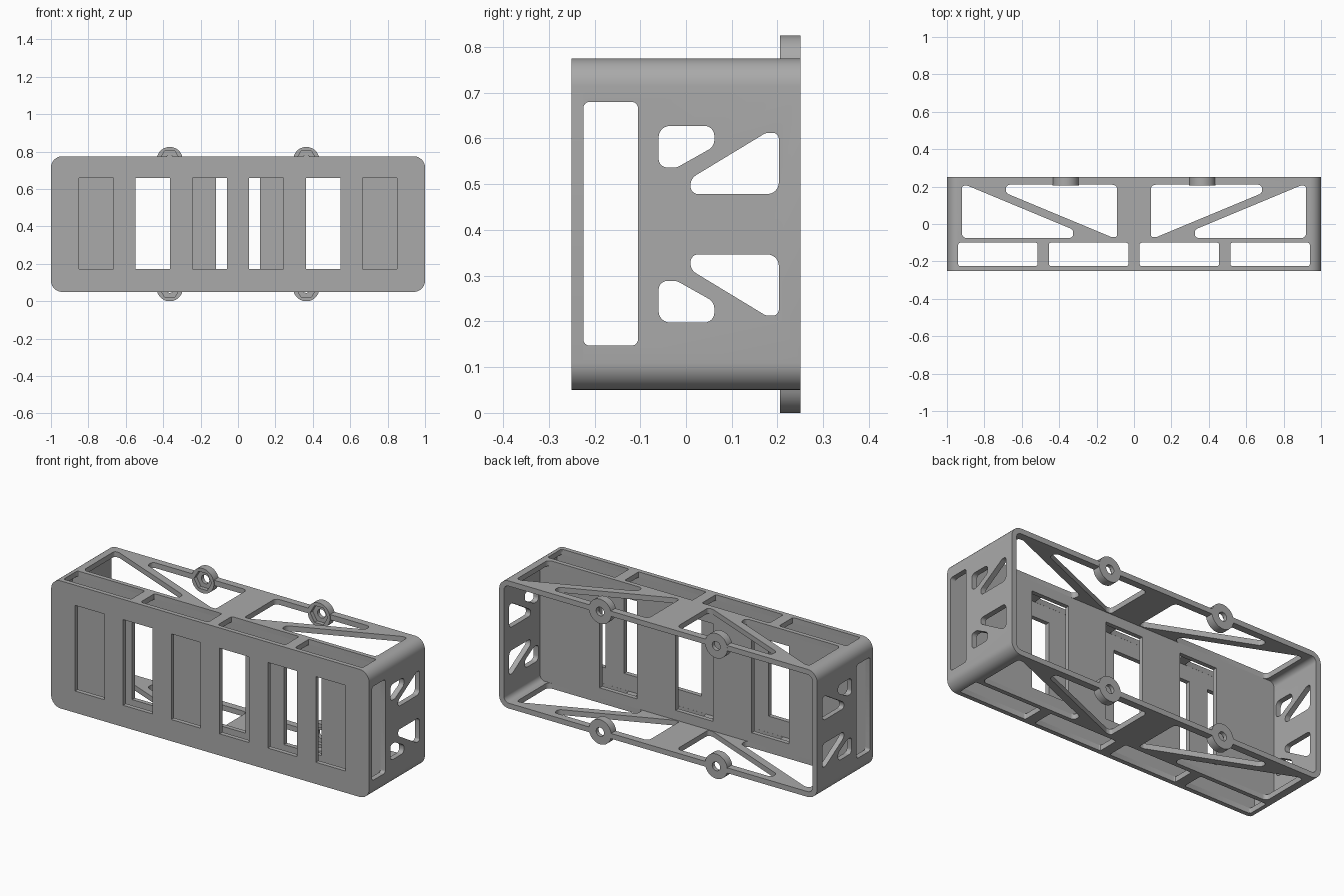
import bpy, bmesh, math
from mathutils import Vector

default = bpy.data.objects.get("Cube")
if default:
    bpy.data.objects.remove(default, do_unlink=True)

grey = bpy.data.materials.new("plain grey")
grey.use_nodes = True
COLOUR = (0.4, 0.4, 0.4, 1)
grey.diffuse_color = COLOUR
grey.node_tree.nodes["Principled BSDF"].inputs["Base Color"].default_value = COLOUR

MID_Z = 0.4125          # middle height of the housing
HALF_X, HALF_Z = 1.0, 0.3625
WALL, CORNER = 0.03, 0.06
PLACE = {"X": lambda u, v, d: (d, u, v),
         "Y": lambda u, v, d: (u, d, v),
         "Z": lambda u, v, d: (u, v, d)}


def rounded(points, radius, steps=6):
    """Round every corner of a 2D outline with an arc."""
    pts = [Vector(p) for p in points]
    out = []
    for i, p in enumerate(pts):
        a, b = pts[i - 1] - p, pts[(i + 1) % len(pts)] - p
        half = a.angle(b) / 2
        t = min(radius / math.tan(half), 0.48 * a.length, 0.48 * b.length)
        a.normalize()
        b.normalize()
        centre = p + (a + b).normalized() * (t / math.cos(half))
        start, end = p + a * t - centre, p + b * t - centre
        sweep = math.pi - 2 * half
        for k in range(steps + 1):
            f = k / steps
            arc = (start * math.sin((1 - f) * sweep) + end * math.sin(f * sweep)) / math.sin(sweep)
            out.append(centre + arc)
    return out


def rect(u0, u1, v0, v1):
    return [(u0, v0), (u1, v0), (u1, v1), (u0, v1)]


def disc(u, v, radius, sides):
    return [(u + radius * math.cos(math.tau * k / sides),
             v + radius * math.sin(math.tau * k / sides)) for k in range(sides)]


def build(name, prisms):
    """One object from prisms given as (axis, outline, start, end)."""
    bm = bmesh.new()
    for axis, outline, d0, d1 in prisms:
        place = PLACE[axis]
        low = [bm.verts.new(place(u, v, d0)) for u, v in outline]
        high = [bm.verts.new(place(u, v, d1)) for u, v in outline]
        bm.faces.new(low)
        bm.faces.new(high)
        for i in range(len(low)):
            bm.faces.new((low[i - 1], low[i], high[i], high[i - 1]))
    bmesh.ops.recalc_face_normals(bm, faces=bm.faces)
    mesh = bpy.data.meshes.new(name)
    bm.to_mesh(mesh)
    bm.free()
    mesh.materials.append(grey)
    obj = bpy.data.objects.new(name, mesh)
    bpy.context.collection.objects.link(obj)
    return obj


def combine(obj, operation, prisms):
    """Apply a boolean with temporary prisms."""
    tool = build("cutter", prisms)
    tool.hide_render = True
    mod = obj.modifiers.new("cut", "BOOLEAN")
    mod.operation, mod.solver, mod.object = operation, "EXACT", tool
    bpy.context.view_layer.update()
    result = bpy.data.meshes.new_from_object(obj.evaluated_get(bpy.context.evaluated_depsgraph_get()))
    obj.modifiers.clear()
    obj.data = result
    bpy.data.objects.remove(tool, do_unlink=True)


def frame_outline(inset):
    x, z = HALF_X - inset, HALF_Z - inset
    return rounded(rect(-x, x, MID_Z - z, MID_Z + z), CORNER - inset, 8)


# Outer sleeve, open at the back
housing = build("housing_sleeve", [("Y", frame_outline(0), -0.225, 0.25)])
combine(housing, "DIFFERENCE", [("Y", frame_outline(WALL), -0.3, 0.3)])

# Openings through top and bottom: bay slots and truss triangles
truss = [(-0.92, -0.075), (-0.325, -0.075), (-0.325, -0.03), (-0.89, 0.205), (-0.92, 0.205)]
turned = [(-1.01 - x, 0.135 - y) for x, y in truss]
vertical = [("Z", rounded(rect(x, x + 0.425, -0.2245, -0.1), 0.01, 3), -0.1, 1)
            for x in (-0.94, -0.455, 0.03, 0.515)]
for outline in (truss, turned):
    for side in (1, -1):
        vertical.append(("Z", rounded([(side * x, y) for x, y in outline], 0.025), -0.1, 1))
combine(housing, "DIFFERENCE", vertical)

# Openings through both ends
small = [(-0.06, 0.215), (0.062, 0.215), (0.062, 0.17), (-0.02, 0.124), (-0.06, 0.124)]
large = [(0.01, 0.066), (0.203, 0.066), (0.203, 0.2), (0.175, 0.2), (0.01, 0.1)]
ends = [("X", rounded(rect(-0.2245, -0.105, 0.147, 0.68), 0.014), -2, 2)]
for outline in (small, large):
    for side in (1, -1):
        ends.append(("X", rounded([(y, MID_Z + side * h) for y, h in outline], 0.025), -2, 2))
combine(housing, "DIFFERENCE", ends)

# Fastener bosses on the rear rim, with nut pockets and bolt holes
spots = [(x, MID_Z + s * 0.3425) for x in (-0.365, 0.365) for s in (1, -1)]
combine(housing, "UNION", [("Y", disc(x, z, 0.07, 48), 0.205, 0.2501) for x, z in spots])
combine(housing, "DIFFERENCE", [("Y", disc(x, z, 0.055, 6), 0.19, 0.228) for x, z in spots])
combine(housing, "DIFFERENCE", [("Y", disc(x, z, 0.025, 24), 0.2, 0.3) for x, z in spots])

# Front panel with six upright slots
front = build("front_panel", [("Y", frame_outline(0), -0.25, -0.225)])
combine(front, "DIFFERENCE", [("Y", rect(x - 0.0925, x + 0.0925, 0.173, 0.66), -0.4, 0)
                              for x in (-0.757, -0.455, -0.152, 0.152, 0.455, 0.757)])

# Inner panel with three taller windows
inner = build("inner_panel", [("Y", frame_outline(WALL - 0.002), -0.1, -0.075)])
combine(inner, "DIFFERENCE", [("Y", rect(x - 0.118, x + 0.118, 0.135, 0.69), -0.4, 0.4)
                              for x in (-0.478, 0, 0.478)])

# Smooth the rounded corners and keep the edges sharp
for obj in (housing, front, inner):
    bpy.ops.object.select_all(action="DESELECT")
    obj.select_set(True)
    bpy.context.view_layer.objects.active = obj
    bpy.ops.object.shade_smooth_by_angle(angle=math.radians(30))
